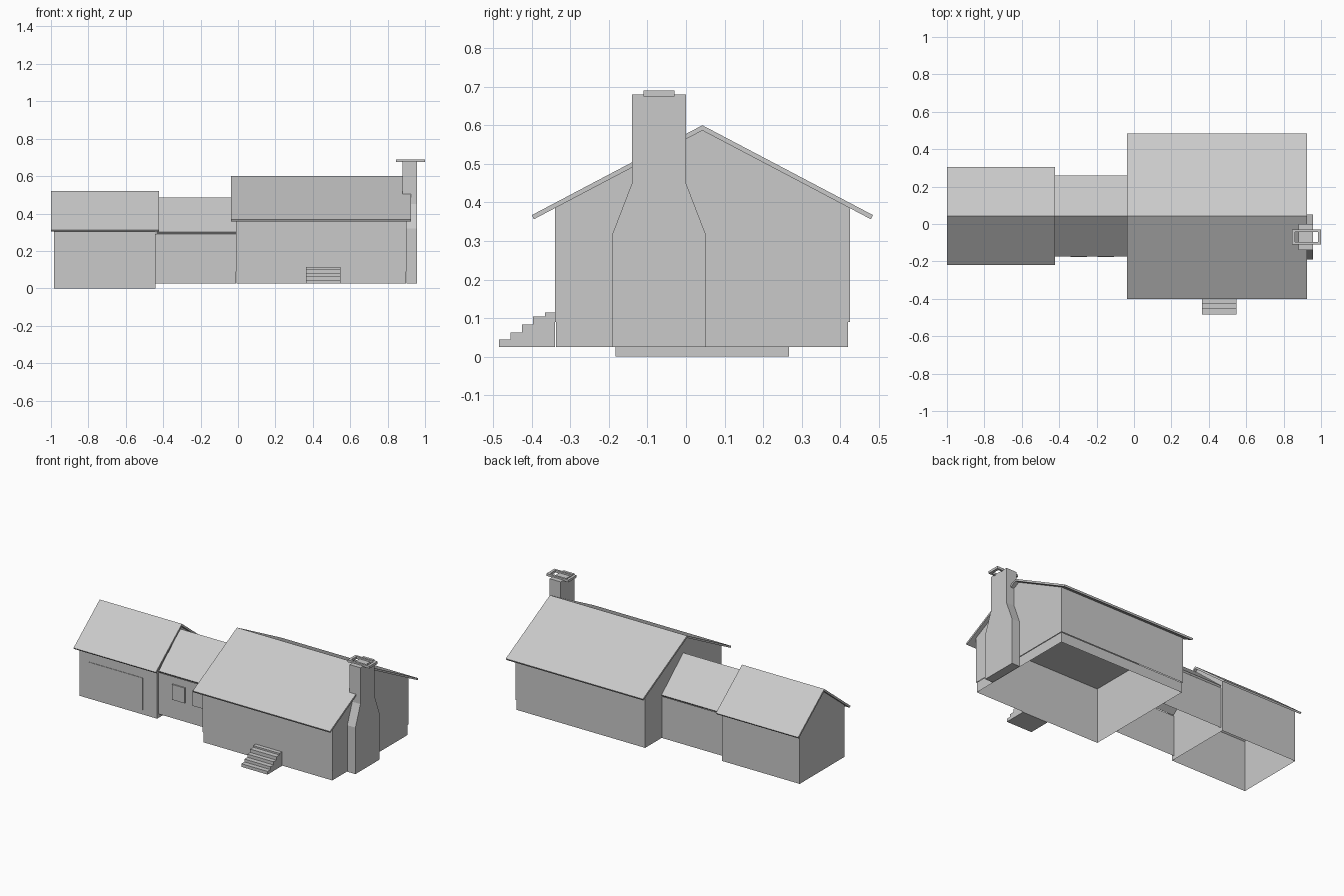
import bpy
import math

if "Cube" in bpy.data.objects:
    bpy.data.objects.remove(bpy.data.objects["Cube"], do_unlink=True)

RIDGE_Y = 0.0425   # shared ridge line of all three roofs
THICK = 0.012      # roof slab thickness

grey = bpy.data.materials.new("light_grey")
grey.use_nodes = True
COLOUR = (0.59, 0.59, 0.59, 1)
grey.diffuse_color = COLOUR
grey.node_tree.nodes["Principled BSDF"].inputs["Base Color"].default_value = COLOUR


def add_mesh(name, verts, faces):
    mesh = bpy.data.meshes.new(name)
    mesh.from_pydata(verts, [], faces)
    mesh.materials.append(grey)
    obj = bpy.data.objects.new(name, mesh)
    bpy.context.collection.objects.link(obj)
    return obj


def extrude_x(name, profile, x0, x1, caps=True, skip=()):
    """Sweep a counter-clockwise (y, z) profile along x; skip drops side faces."""
    n = len(profile)
    verts = [(x, y, z) for x in (x0, x1) for y, z in profile]
    faces = [(i, i + n, (i + 1) % n + n, (i + 1) % n)[::-1]
             for i in range(n) if i not in skip]
    if caps:
        faces += [tuple(range(n))[::-1], tuple(range(n, 2 * n))]
    return add_mesh(name, verts, faces)


def box(name, x0, x1, y0, y1, z0, z1, skip=()):
    return extrude_x(name, [(y0, z0), (y1, z0), (y1, z1), (y0, z1)], x0, x1, skip=skip)


def gable_roof(name, x0, x1, half, ridge, eave):
    """Thin folded slab with eaves cut square to the slope."""
    angle = math.atan2(ridge - eave, half)
    dy, dz = THICK * math.sin(angle), THICK * math.cos(angle)
    drop = THICK / math.cos(angle)
    extrude_x(name, [
        (RIDGE_Y - half, eave), (RIDGE_Y - half + dy, eave - dz),
        (RIDGE_Y, ridge - drop), (RIDGE_Y + half - dy, eave - dz),
        (RIDGE_Y + half, eave), (RIDGE_Y, ridge)], x0, x1)
    slope = math.tan(angle)
    return lambda offset: ridge - drop - slope * offset


def gable_walls(name, x0, x1, half, base, under, caps=True):
    """Shell with an open bottom, rising to the underside of the roof."""
    top = under(half)
    y0, y1 = RIDGE_Y - half, RIDGE_Y + half
    extrude_x(name, [(y0, base), (y1, base), (y1, top), (RIDGE_Y, under(0)),
                     (y0, top)], x0, x1, caps, skip=(0, 2, 3))
    return top


# Main house: roof, walls, ceiling and slightly inset foundation
under = gable_roof("main_roof", -0.037, 0.925, 0.4425, 0.60, 0.367)
top = gable_walls("main_walls", -0.01, 0.90, 0.3825, 0.09, under)
add_mesh("main_ceiling", [(x, RIDGE_Y + s * 0.3825, top)
                          for x, s in ((-0.01, -1), (0.90, -1), (0.90, 1), (-0.01, 1))],
         [(3, 2, 1, 0)])
box("main_foundation", -0.007, 0.897, RIDGE_Y - 0.379, RIDGE_Y + 0.377,
    0.025, 0.09, skip=(0, 2))

# Connecting wing between house and garage
under = gable_roof("wing_roof", -0.435, -0.01, 0.217, 0.485, 0.30)
gable_walls("wing_walls", -0.44, -0.01, 0.211, 0.025, under, caps=False)
wing_front = RIDGE_Y - 0.211
for side, x0, x1 in (("right", -0.34, -0.252), ("left", -0.195, -0.108)):
    box(side + "_window", x0, x1, wing_front - 0.008, wing_front, 0.145, 0.242)

# Garage with its wide door
under = gable_roof("garage_roof", -1.0, -0.423, 0.2625, 0.52, 0.313)
gable_walls("garage_walls", -0.985, -0.44, 0.225, 0.0, under)
garage_front = RIDGE_Y - 0.225
box("garage_door", -0.915, -0.54, garage_front - 0.003, garage_front, 0.027, 0.232)

# Chimney: broad shouldered breast against the end wall, narrow shaft above
extrude_x("chimney_breast", [(-0.19, 0.025), (0.05, 0.025), (0.05, 0.32),
                             (0.0, 0.45), (-0.14, 0.45), (-0.19, 0.32)], 0.90, 0.957)
box("chimney_shaft", 0.88, 0.957, -0.14, 0.0, 0.45, 0.68)

# Chimney cap: open rectangular frame
for name, x0, x1 in (("right", 0.845, 0.862), ("left", 0.983, 1.0)):
    box("cap_bar_" + name, x0, x1, -0.11, -0.03, 0.675, 0.69)
for name, y0 in (("front", -0.11), ("back", -0.043)):
    box("cap_bar_" + name, 0.862, 0.983, y0, y0 + 0.013, 0.675, 0.69)

# Front steps as one stepped profile
STEPS = [(-0.485, 0.045), (-0.455, 0.063), (-0.425, 0.083), (-0.397, 0.104), (-0.366, 0.114)]
outline = [(-0.485, 0.025), (-0.34, 0.025), (-0.34, STEPS[-1][1])]
for i in reversed(range(len(STEPS))):
    outline.append(STEPS[i])
    if i:
        outline.append((STEPS[i][0], STEPS[i - 1][1]))
extrude_x("front_steps", outline, 0.363, 0.547)
